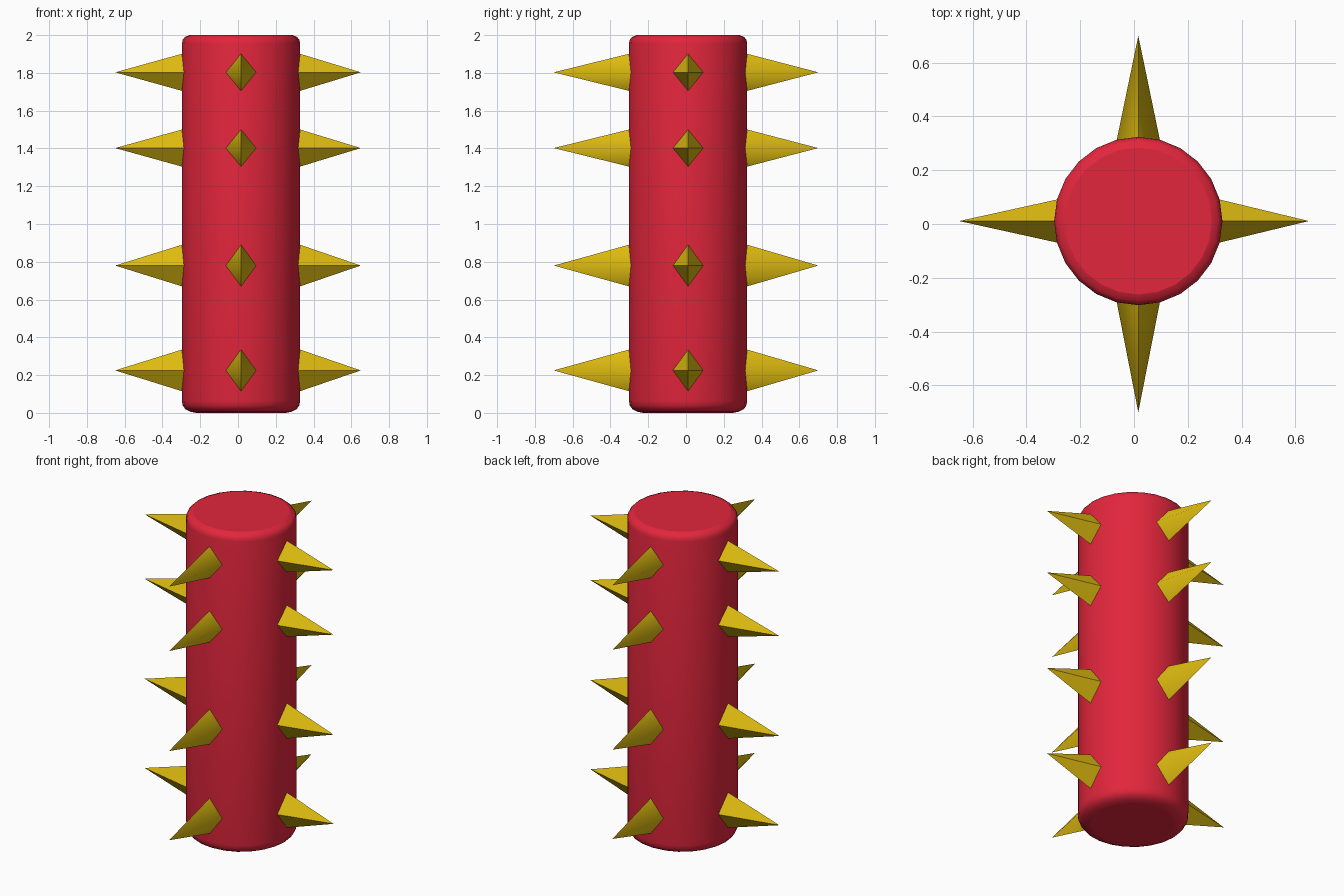
import bpy, bmesh, math
from mathutils import Vector

if "Cube" in bpy.data.objects:
    bpy.data.objects.remove(bpy.data.objects["Cube"])

CX, CY, R = 0.016, 0.011, 0.313


def material(name, color):
    m = bpy.data.materials.new(name)
    m.diffuse_color = (*color, 1)
    m.use_nodes = True
    m.node_tree.nodes["Principled BSDF"].inputs["Base Color"].default_value = m.diffuse_color
    return m


RED = material("crimson", (0.76, 0.019, 0.045))
GOLD = material("gold", (0.72, 0.49, 0.005))


def finish(bm, name, mat):
    bmesh.ops.recalc_face_normals(bm, faces=bm.faces[:])
    me = bpy.data.meshes.new(name)
    bm.to_mesh(me)
    bm.free()
    me.materials.append(mat)
    ob = bpy.data.objects.new(name, me)
    bpy.context.collection.objects.link(ob)
    return ob


# Pillar: 24-sided lathe with rounded rims, bottom rim softer than the top
profile = [(R - 0.075, 0.0), (R - 0.045, 0.006), (R - 0.018, 0.02), (R - 0.004, 0.04), (R, 0.065),
           (R, 1.955), (R - 0.004, 1.975), (R - 0.016, 1.99), (R - 0.04, 2.0)]
SIDES = 24
bm = bmesh.new()
rings = []
for r, z in profile:
    rings.append([bm.verts.new((CX + r * math.cos(2 * math.pi * i / SIDES),
                                CY + r * math.sin(2 * math.pi * i / SIDES), z))
                  for i in range(SIDES)])
for a, b in zip(rings, rings[1:]):
    for i in range(SIDES):
        j = (i + 1) % SIDES
        bm.faces.new((a[i], a[j], b[j], b[i])).smooth = True
for ring in (rings[0], rings[-1]):
    bm.faces.new(ring)
finish(bm, "pillar", RED)


# Spike: four-sided pyramid whose base is sunk into the pillar
def spike(name, direction, tip, z, half_h, half_w=0.08):
    d = Vector(direction)
    side = Vector((-d.y, d.x, 0))
    center = Vector((CX, CY, z))
    # reach measured from the pillar axis
    reach = tip - center.dot(d)
    base = 0.25
    grow_h = (reach - base) / (reach - R)
    grow_w = (reach - base) / (reach - math.sqrt(R * R - half_w ** 2))
    up = Vector((0, 0, half_h * grow_h))
    out = side * half_w * grow_w
    foot = center + d * base
    bm = bmesh.new()
    apex = bm.verts.new(center + d * reach)
    corners = [bm.verts.new(foot + v) for v in (up, out, -up, -out)]
    for i in range(4):
        f = bm.faces.new((apex, corners[i], corners[(i + 1) % 4]))
        f.smooth = True
    bm.faces.new(corners)
    # ridges are crisp, except the side ridges of front and back spikes
    soft = {corners[1], corners[3]} if d.y else set()
    for e in bm.edges:
        e.smooth = apex in e.verts and bool(soft & set(e.verts))
    finish(bm, name, GOLD)


# Four rows of spikes around the pillar
directions = {"right": (1, 0, 0), "left": (-1, 0, 0), "front": (0, -1, 0), "back": (0, 1, 0)}
for row, (z, half_h) in enumerate([(0.225, 0.11), (0.78, 0.11), (1.402, 0.098), (1.803, 0.098)], 1):
    for label, d in directions.items():
        spike(f"{label}_spike_{row}", d, 0.65 if d[0] else 0.70, z, half_h)
